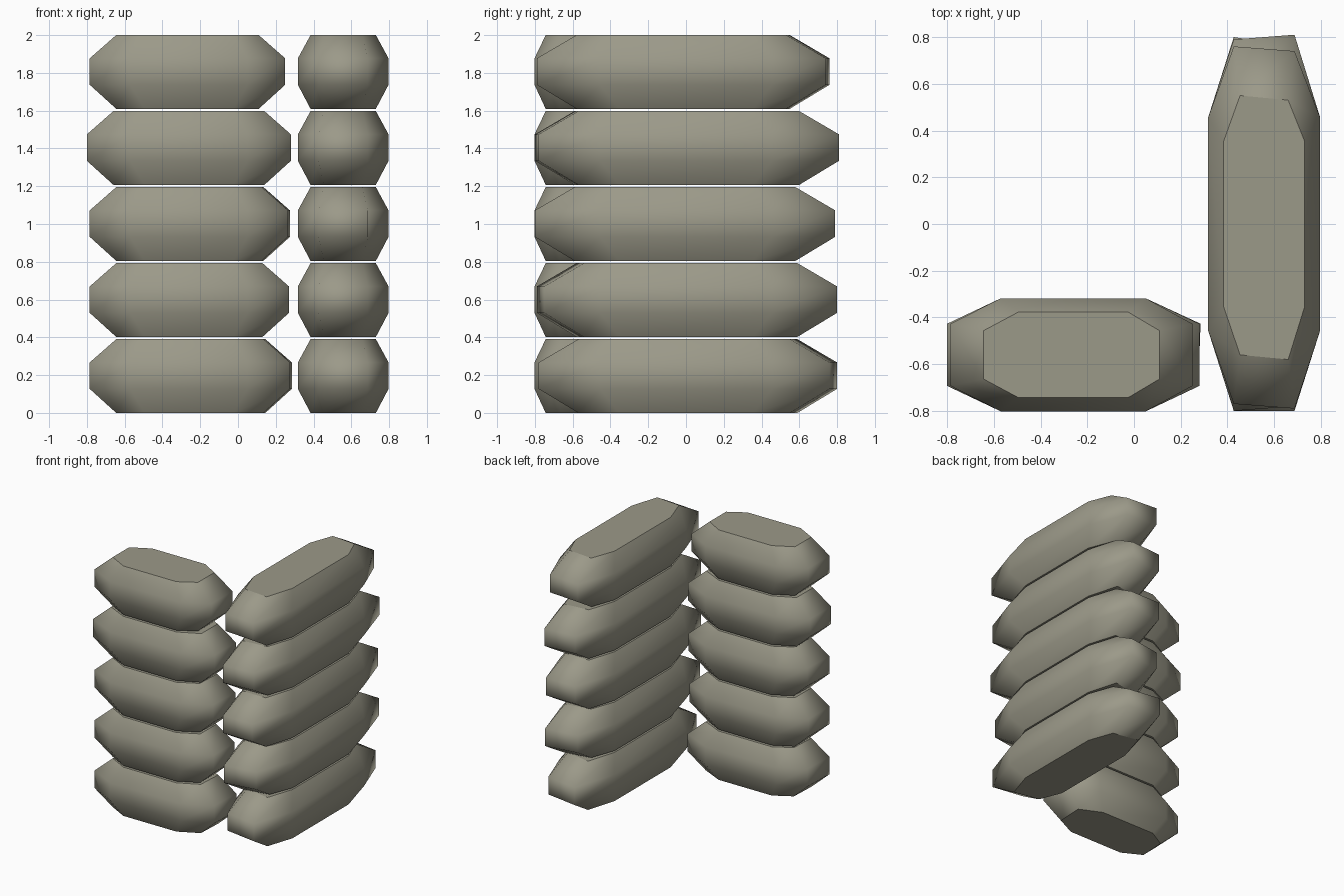
import bpy, bmesh

cube = bpy.data.objects.get("Cube")
if cube:
    bpy.data.objects.remove(cube)

canvas = bpy.data.materials.new("grey_olive_canvas")
canvas.use_nodes = True
COLOUR = (0.33, 0.32, 0.25, 1)
canvas.diffuse_color = COLOUR
canvas.node_tree.nodes["Principled BSDF"].inputs["Base Color"].default_value = COLOUR

PITCH, HEIGHT = 0.4025, 0.39


def octagon(half_len, half_wid, flat_len, flat_wid, low, high, skew):
    """Outline along u (length) and v (width); low/high move the ends."""
    a, b = half_len + high, -half_len + low
    return [(a + skew, flat_wid), (flat_len, half_wid), (-flat_len, half_wid),
            (b + skew, flat_wid), (b - skew, -flat_wid), (-flat_len, -half_wid),
            (flat_len, -half_wid), (a - skew, -flat_wid)]


def make_bag(name, centre, z, along_y, belly, cap, low, high, skew):
    bm = bmesh.new()
    rings = []
    for h, size in ((0, cap), (0.127, belly), (0.267, belly), (HEIGHT, cap)):
        outline = octagon(*size, low, high, skew)
        rings.append([bm.verts.new((centre[0] - v, centre[1] + u, z + h) if along_y
                                   else (centre[0] + u, centre[1] + v, z + h))
                      for u, v in outline])
    # rounded wall between the rings
    for lower, upper in zip(rings, rings[1:]):
        for i in range(8):
            j = (i + 1) % 8
            bm.faces.new((lower[i], lower[j], upper[j], upper[i])).smooth = True
    # flat pressed top and bottom with crisp rims
    for ring in (rings[0][::-1], rings[3]):
        lid = bm.faces.new(ring)
        for edge in lid.edges:
            edge.smooth = False
    bmesh.ops.recalc_face_normals(bm, faces=bm.faces)
    mesh = bpy.data.meshes.new(name)
    bm.to_mesh(mesh)
    bm.free()
    mesh.materials.append(canvas)
    bpy.context.collection.objects.link(bpy.data.objects.new(name, mesh))


# end offsets (low, high) and end slant for each layer, bottom to top
long_ends = [(0.04, -0.02, 0.02), (0.03, -0.02, -0.02), (0, -0.01, 0),
             (0.01, 0, -0.01), (0.02, -0.05, 0.01)]
short_ends = [(0.02, 0, 0.005), (0.015, -0.01, 0), (0.02, -0.01, 0.005),
              (0, 0, 0), (0.015, -0.03, 0)]

for i in range(5):
    make_bag(f"long_sandbag_{i + 1}", (0.557, 0), i * PITCH, True,
             (0.80, 0.24, 0.455, 0.13), (0.59, 0.173, 0.355, 0.103), *long_ends[i])
    make_bag(f"short_sandbag_{i + 1}", (-0.26, -0.56), i * PITCH, False,
             (0.54, 0.242, 0.31, 0.133), (0.40, 0.183, 0.235, 0.103), *short_ends[i])
